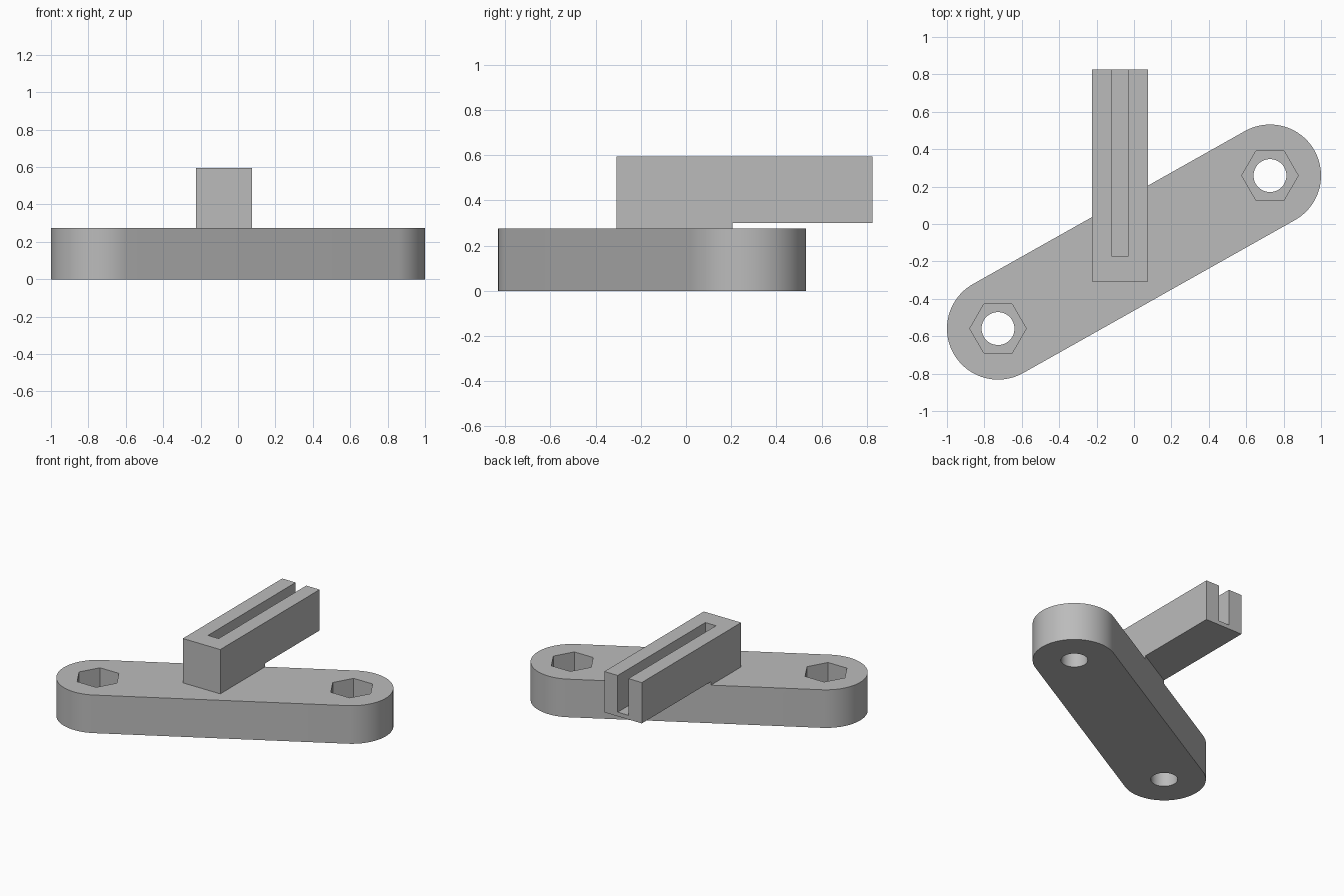
import bpy
import bmesh
from math import cos, sin, atan2, pi, radians

cube = bpy.data.objects.get("Cube")
if cube:
    bpy.data.objects.remove(cube, do_unlink=True)

# Key sizes
PLATE_H = 0.275
RADIUS = 0.273
ENDS = [(0.727, 0.259), (-0.727, -0.559)]
ARM_X = (-0.225, 0.074)
ARM_Y = (-0.308, 0.826)
ARM_Z = (0.30, 0.595)
NUT_FLOOR = 0.135

grey = bpy.data.materials.new("plain grey")
grey.use_nodes = True
GREY = (0.5, 0.5, 0.5, 1)
grey.diffuse_color = GREY
grey.node_tree.nodes["Principled BSDF"].inputs["Base Color"].default_value = GREY


def prism(name, outline, z0, z1):
    """Extrude a flat outline from z0 to z1."""
    bm = bmesh.new()
    base = bm.faces.new([bm.verts.new((x, y, z0)) for x, y in outline])
    top = bmesh.ops.extrude_face_region(bm, geom=[base])["geom"]
    bmesh.ops.translate(bm, vec=(0, 0, z1 - z0),
                        verts=[v for v in top if isinstance(v, bmesh.types.BMVert)])
    bmesh.ops.recalc_face_normals(bm, faces=bm.faces)
    mesh = bpy.data.meshes.new(name)
    bm.to_mesh(mesh)
    bm.free()
    mesh.materials.append(grey)
    obj = bpy.data.objects.new(name, mesh)
    bpy.context.collection.objects.link(obj)
    return obj


def arc(centre, radius, start, sweep, count):
    return [(centre[0] + radius * cos(start + sweep * i / count),
             centre[1] + radius * sin(start + sweep * i / count))
            for i in range(count + 1)]


def rectangle(xs, ys):
    return [(xs[0], ys[0]), (xs[1], ys[0]), (xs[1], ys[1]), (xs[0], ys[1])]


def boolean(obj, other, operation):
    """Apply a boolean and discard the other solid."""
    mod = obj.modifiers.new("boolean", 'BOOLEAN')
    mod.operation = operation
    mod.solver = 'EXACT'
    mod.object = other
    bpy.ops.object.select_all(action='DESELECT')
    obj.select_set(True)
    bpy.context.view_layer.objects.active = obj
    bpy.ops.object.modifier_apply(modifier=mod.name)
    bpy.data.objects.remove(other, do_unlink=True)


# Slanted plate with round ends
slant = atan2(ENDS[0][1] - ENDS[1][1], ENDS[0][0] - ENDS[1][0])
outline = (arc(ENDS[0], RADIUS, slant - pi / 2, pi, 40)
           + arc(ENDS[1], RADIUS, slant + pi / 2, pi, 40))
plate = prism("mounting_plate", outline, 0, PLATE_H)

# Bolt holes with hexagonal nut pockets
for end in ENDS:
    hole = arc(end, 0.088, 0, 2 * pi, 48)[:-1]
    pocket = arc(end, 0.151, 0, 2 * pi, 6)[:-1]
    boolean(plate, prism("hole_cutter", hole, -0.1, 0.4), 'DIFFERENCE')
    boolean(plate, prism("pocket_cutter", pocket, NUT_FLOOR, 0.4), 'DIFFERENCE')

# Overhanging arm, raised on a foot that ends flush with the plate edge
arm = prism("slotted_arm", rectangle(ARM_X, ARM_Y), *ARM_Z)
foot_outline = [(ARM_X[0], ARM_Y[0]), (ARM_X[1], ARM_Y[0])]
mid_y = (ENDS[0][1] + ENDS[1][1]) / 2
for x in reversed(ARM_X):
    foot_outline.append((x, mid_y + x * sin(slant) / cos(slant) + RADIUS / cos(slant)))
boolean(arm, prism("foot", foot_outline, PLATE_H - 0.02, ARM_Z[0] + 0.02), 'UNION')

# Slot open at the top and back of the arm
boolean(arm, prism("slot_cutter", rectangle((-0.118, -0.033), (-0.174, 1)),
                   ARM_Z[0] + 0.03, 0.8), 'DIFFERENCE')
boolean(plate, arm, 'UNION')
plate.name = "slotted_bracket"

bpy.ops.object.select_all(action='DESELECT')
plate.select_set(True)
bpy.context.view_layer.objects.active = plate
bpy.ops.object.shade_smooth_by_angle(angle=radians(30))
